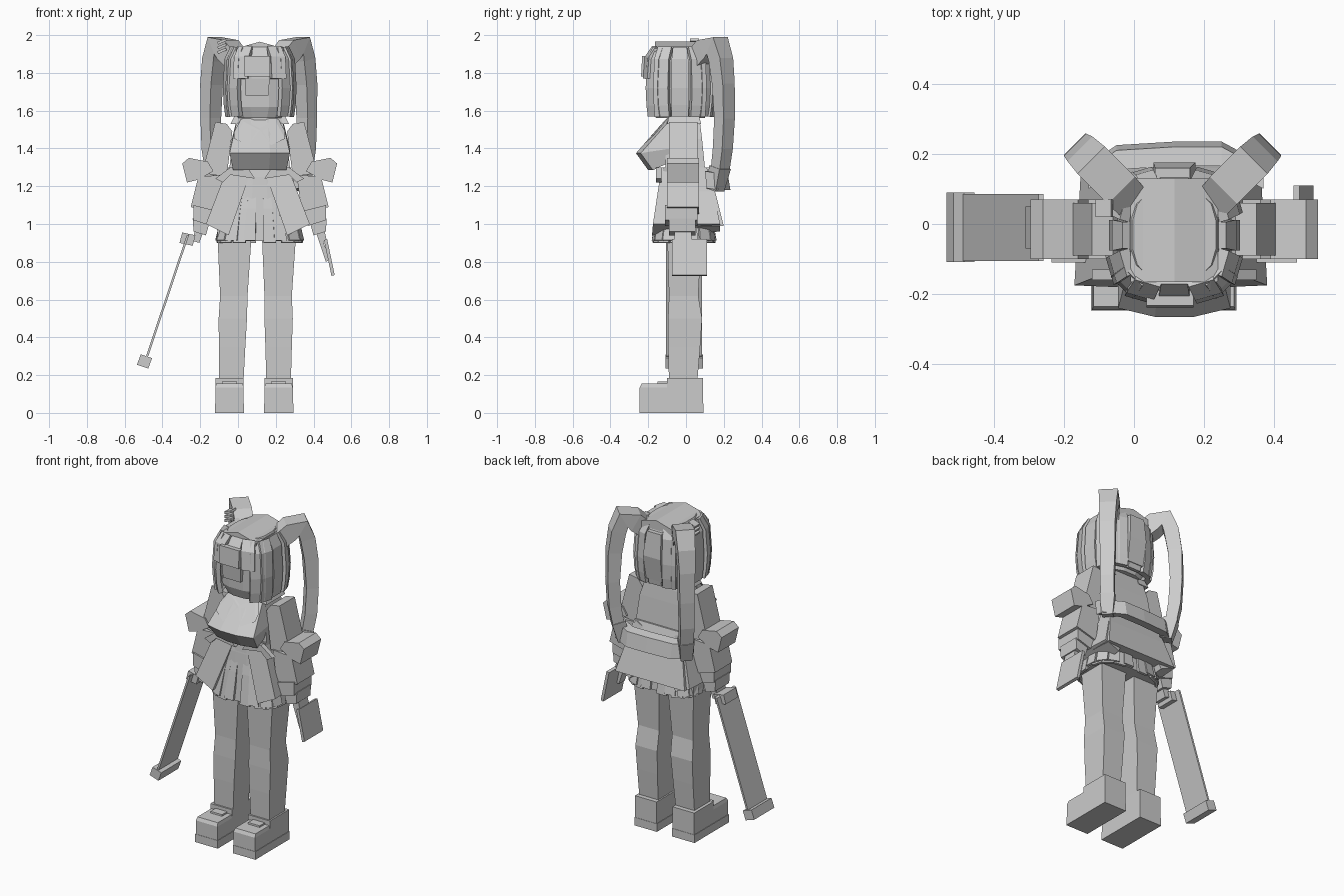
import bpy, bmesh, math
from mathutils import Vector

CX = 0.115  # body centre line

mat = bpy.data.materials.new("light_grey")
mat.diffuse_color = (0.6, 0.6, 0.6, 1)


def finish(name, bm):
    bmesh.ops.recalc_face_normals(bm, faces=bm.faces[:])
    me = bpy.data.meshes.new(name)
    bm.to_mesh(me)
    bm.free()
    me.materials.append(mat)
    ob = bpy.data.objects.new(name, me)
    bpy.context.collection.objects.link(ob)
    return ob


def loft(name, rings):
    """Skin a stack of equal-length rings and cap both ends."""
    bm = bmesh.new()
    vs = [[bm.verts.new(p) for p in r] for r in rings]
    n = len(vs[0])
    for a, b in zip(vs, vs[1:]):
        for i in range(n):
            bm.faces.new((a[i], a[(i + 1) % n], b[(i + 1) % n], b[i]))
    bm.faces.new(vs[0])
    bm.faces.new(vs[-1])
    return finish(name, bm)


def mx(x, side, axis=CX):
    return x if side > 0 else 2 * axis - x


def prism(name, pts, y0, y1, side=1):
    """Front-plane outline (x, z) pushed along y."""
    return loft(name, [[(mx(x, side), y, z) for x, z in pts] for y in (y0, y1)])


def stack(name, levels, side=1, axis=CX):
    """Box skin through levels of (z, x0, x1, y0, y1)."""
    return loft(name, [[(mx(x, side, axis), y, z) for x, y in
                        ((a, c), (b, c), (b, d), (a, d))] for z, a, b, c, d in levels])


def ribbon(name, path, across, widths, thick):
    """Flat band along a path; across is its width direction."""
    path = [Vector(p) for p in path]
    across = Vector(across).normalized()
    rings = []
    for i, p in enumerate(path):
        t = path[min(i + 1, len(path) - 1)] - path[max(i - 1, 0)]
        n = t.cross(across).normalized() * thick[i] / 2
        w = across * widths[i] / 2
        rings.append([p - w - n, p + w - n, p + w + n, p - w + n])
    return loft(name, rings)


def squircle(a, power):
    """Point on a rounded unit square, angle 0 facing the front."""
    s, c = math.sin(a), -math.cos(a)
    return Vector((math.copysign(abs(s) ** power, s), math.copysign(abs(c) ** power, c), 0))


def oval(rx, ry, cy, z, n, power=1.0):
    pts = [squircle(2 * math.pi * (i + 0.5) / n, power) for i in range(n)]
    return [(CX + p.x * rx, cy + p.y * ry, z) for p in pts]


def strips(name, ang, power, prof, cy, rx, ry, width, thick):
    """One vertical band of hair or cloth at an angle around the body."""
    d = squircle(ang, power)
    t = squircle(ang + 0.05, power) - squircle(ang - 0.05, power)
    path = [(CX + d.x * rx * r, cy + d.y * ry * r, z) for r, z in prof]
    ribbon(name, path, (t.x * rx, t.y * ry, 0), width, [thick] * len(prof))


# Head, neck and gabled crown of hair
loft("head", [oval(rx, ry, -0.03, z, 16, 0.7) for rx, ry, z in
              ((0.12, 0.13, 1.56), (0.155, 0.155, 1.62), (0.165, 0.165, 1.86), (0.12, 0.13, 1.94))])
stack("neck", [(1.5, 0.05, 0.18, -0.08, 0.07), (1.6, 0.06, 0.17, -0.08, 0.07)])
prism("hair_crown", [(-0.01, 1.93), (CX, 1.965), (0.24, 1.93), (0.24, 1.88), (-0.01, 1.88)], -0.165, 0.13)

# Hair strips around the head, short over the face
N = 16
for k in range(N):
    short = k in (0, 1, N - 1)
    prof = ([(0.74, 1.93), (0.95, 1.88), (1.0, 1.77)] if short else
            [(0.78, 1.93), (0.95, 1.87), (1.0, 1.72), (0.97, 1.63), (0.92, 1.57)])
    w = [0.075] + [0.088 - 0.008 * (k % 2)] * (len(prof) - 1)
    strips("fringe_strip" if short else "hair_strip", 2 * math.pi * k / N, 0.6, prof,
           -0.032, 0.174, 0.174, w, 0.026 + 0.012 * (k % 2))
stack("fringe_lock", [(1.78, 0.035, 0.17, -0.238, -0.2), (1.89, 0.035, 0.17, -0.232, -0.19)])
stack("long_fringe_lock", [(1.68, 0.04, 0.16, -0.205, -0.185), (1.79, 0.035, 0.17, -0.215, -0.19)])
stack("back_hair_knot", [(1.6, 0.06, 0.17, 0.1, 0.15), (1.75, 0.055, 0.175, 0.12, 0.175),
                         (1.9, 0.06, 0.16, 0.1, 0.16)])

for s in (1, -1):
    # Pigtails arching up and out, then hanging
    path = [(0.22, 0.055, 1.86), (0.275, 0.115, 1.925), (0.325, 0.165, 1.945), (0.345, 0.185, 1.87),
            (0.36, 0.198, 1.74), (0.364, 0.204, 1.56), (0.36, 0.195, 1.4), (0.345, 0.18, 1.28)]
    ribbon("pigtail", [(mx(x, s, 0.11), y, z) for x, y, z in path], (s, -1, 0),
           [0.1, 0.11, 0.11, 0.1, 0.09, 0.085, 0.08, 0.075],
           [0.1, 0.11, 0.1, 0.085, 0.08, 0.07, 0.07, 0.065])
    ribbon("pigtail_tip", [(mx(0.345, s, 0.11), 0.18, 1.3), (mx(0.325, s, 0.11), 0.155, 1.18)],
           (s, -1, 0), [0.085, 0.065], [0.08, 0.07])

    # Legs and boots, the sword side standing wider
    leg = [(0.17, 0.15, 0.28, -0.09, 0.06), (0.35, 0.145, 0.285, -0.095, 0.075),
           (0.5, 0.14, 0.29, -0.095, 0.085), (0.62, 0.14, 0.285, -0.09, 0.065),
           (0.98, 0.125, 0.31, -0.1, 0.085)]
    if s < 0:
        leg = [(z, a + 0.025 * (1 - z), b + 0.025 * (1 - z), c, d) for z, a, b, c, d in leg]
    stack("leg", leg, s, 0.1)
    foot = 0.085
    stack("boot", [(0, 0.14, 0.29, -0.1, 0.09), (0.185, 0.14, 0.29, -0.1, 0.09)], s, foot)
    stack("boot_toe", [(0, 0.14, 0.29, -0.245, -0.1), (0.135, 0.14, 0.29, -0.245, -0.1),
                       (0.155, 0.145, 0.285, -0.235, -0.1)], s, foot)
    stack("boot_tongue", [(0.06, 0.175, 0.255, -0.16, -0.1), (0.165, 0.175, 0.255, -0.15, -0.1)], s, foot)
    stack("sole", [(0, 0.137, 0.293, -0.247, 0.092), (0.05, 0.137, 0.293, -0.247, 0.092)], s, foot)

    # Arms: upper sleeve, flared elbow, layered lower sleeve, hand
    prism("upper_sleeve", [(0.26, 1.49), (0.29, 1.53), (0.35, 1.54), (0.42, 1.27), (0.29, 1.25)],
          -0.09, 0.06, s)
    prism("elbow_flare", [(0.39, 1.33), (0.49, 1.35), (0.525, 1.32), (0.5, 1.22), (0.44, 1.235),
                          (0.36, 1.28)], -0.1, 0.07, s)
    prism("lower_sleeve", [(0.31, 1.26), (0.44, 1.25), (0.48, 1.09), (0.34, 1.05)], -0.1, 0.07, s)
    prism("sleeve_layer", [(0.345, 1.07), (0.465, 1.1), (0.465, 1.02), (0.37, 0.99)], -0.11, 0.06, s)
    prism("cuff", [(0.38, 1.01), (0.47, 1.03), (0.465, 0.96), (0.4, 0.94)], -0.09, 0.05, s)
    prism("hand", [(0.41, 0.97), (0.455, 0.98), (0.47, 0.91), (0.435, 0.9)], -0.06, 0.03, s)

    # Coat hip panel, flaring to the hem
    loft("coat_panel", [[(mx(x, s, 0.105), y, z) for x, y, z in q] for q in (
        ((0.155, -0.135, 1.24), (0.265, -0.13, 1.3), (0.265, 0.12, 1.3), (0.155, 0.12, 1.24)),
        ((0.26, -0.18, 0.94), (0.38, -0.175, 1.0), (0.36, 0.18, 1.0), (0.26, 0.18, 0.96)))])
    # Waist bow and collar flap lying on the chest
    prism("waist_bow", [(0.14, 1.24), (0.18, 1.3), (0.27, 1.3), (0.35, 1.24), (0.31, 1.22),
                        (0.27, 1.26)], -0.16, -0.13, s)
    loft("collar_flap", [[(mx(x, s), y + o, z + o) for x, y, z in (
        (0.115, -0.14, 1.515), (0.2, -0.1, 1.56), (0.25, -0.17, 1.47), (0.175, -0.21, 1.435))]
        for o in (-0.018, 0.02)])
    stack("shoulder_collar", [(1.53, 0.2, 0.27, -0.1, 0.08), (1.57, 0.19, 0.25, -0.09, 0.07)], s)

# Torso and slanted chest
stack("torso", [(1.12, -0.01, 0.24, -0.11, 0.1), (1.3, -0.045, 0.275, -0.11, 0.1),
                (1.45, -0.03, 0.26, -0.105, 0.085), (1.57, 0.005, 0.225, -0.1, 0.07)])
chest = ((-0.045, 0.025), (0.06, 0), (0.17, 0), (0.275, 0.025))
loft("chest", [[(CX + (x - CX) * k, y + dy, z) for x, dy in chest] +
               [(CX + (0.275 - CX) * k, yb, zb), (CX + (-0.045 - CX) * k, yb, zb)]
               for k, y, z, yb, zb in ((0.88, -0.2, 1.285, -0.08, 1.33),
                                       (1.0, -0.265, 1.375, -0.08, 1.4),
                                       (0.75, -0.11, 1.55, -0.08, 1.56))])
stack("belt", [(1.2, -0.03, 0.26, -0.135, 0.13), (1.3, -0.045, 0.275, -0.12, 0.11)])

# Skirt core with alternating pleats
loft("skirt", [oval(0.14, 0.125, -0.005, 1.25, 32, 0.6),
               oval(0.175, 0.135, -0.01, 1.1, 32, 0.6),
               oval(0.215, 0.152, -0.01, 0.91, 32, 0.6)])
P = 28
for k in range(P):
    out = 0.025 * (k % 2)
    strips("pleat", 2 * math.pi * (k + 0.5) / P, 0.65,
           [(0.65, 1.22), (0.82, 1.08), (0.97 + out, 0.9 + out / 2)],
           -0.01, 0.228, 0.165, [0.04, 0.05, 0.066], 0.014)

# Coat tail and back sash
stack("coat_tail", [(0.99, -0.13, 0.35, 0.05, 0.2), (1.15, -0.09, 0.31, 0.05, 0.16),
                    (1.3, -0.05, 0.28, 0.05, 0.11)])
loft("back_sash", [[(x, y - 0.06, 1.19), (x, y, 1.18), (x, y - 0.015, 1.27), (x, y - 0.07, 1.28)]
                   for x, y in ((-0.13, 0.17), (-0.05, 0.225), (CX, 0.235), (0.25, 0.235), (0.37, 0.17))])

# Hair clip petals
for i in range(3):
    z = 1.9 + 0.025 * i
    prism("hair_clip", [(-0.105, z), (-0.06, z + 0.02), (-0.065, z + 0.032), (-0.11, z + 0.014)],
          0.02, 0.07)

# Wide blade with grip and end block
prism("blade", [(-0.272, 0.94), (-0.258, 0.945), (-0.475, 0.3), (-0.489, 0.295)], -0.105, 0.085)
prism("blade_grip", [(-0.31, 0.9), (-0.295, 0.955), (-0.225, 0.94), (-0.24, 0.885)], -0.07, 0.05)
prism("blade_end", [(-0.535, 0.255), (-0.515, 0.31), (-0.455, 0.29), (-0.475, 0.235)], -0.108, 0.09)

# Held tag in the other hand
prism("tag_stem", [(0.415, 0.95), (0.435, 0.955), (0.485, 0.81), (0.465, 0.8)], -0.06, 0.0)
prism("tag_plate", [(0.455, 0.915), (0.472, 0.92), (0.512, 0.73), (0.495, 0.725)], -0.075, 0.11)
